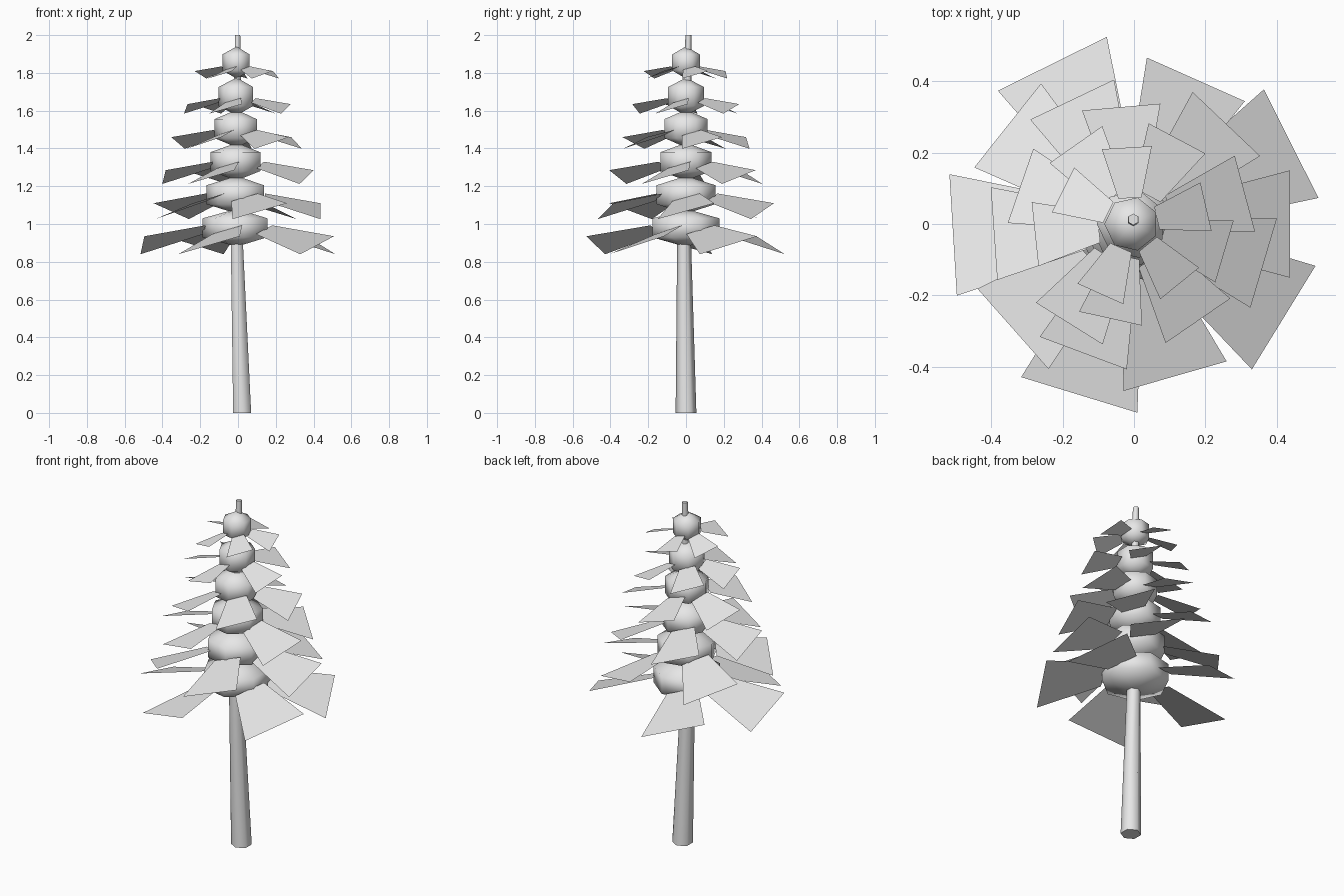
import bpy, bmesh
from math import sin, cos, pi, radians
from mathutils import Vector, Matrix

cube = bpy.data.objects.get("Cube")
if cube:
    bpy.data.objects.remove(cube, do_unlink=True)

grey = bpy.data.materials.new("light_grey")
grey.use_nodes = True
grey.diffuse_color = (0.8, 0.8, 0.8, 1)
grey.node_tree.nodes["Principled BSDF"].inputs["Base Color"].default_value = (0.8, 0.8, 0.8, 1)

CENTRE_X = -0.007


def finish(name, bm):
    mesh = bpy.data.meshes.new(name)
    bm.to_mesh(mesh)
    bm.free()
    mesh.materials.append(grey)
    obj = bpy.data.objects.new(name, mesh)
    bpy.context.collection.objects.link(obj)
    return obj


# Trunk: six-sided taper lofted along a slightly bent line
def make_trunk():
    bm = bmesh.new()
    path = [(0.022, 0, 0, 0.055), (-0.006, -0.01, 0.9, 0.037), (-0.002, 0.013, 2, 0.016)]
    rings = []
    for x, y, z, r in path:
        rings.append([bm.verts.new((x + r * cos(pi / 2 + i * pi / 3),
                                    y + r * sin(pi / 2 + i * pi / 3), z)) for i in range(6)])
    for low, high in zip(rings, rings[1:]):
        for i in range(6):
            j = (i + 1) % 6
            bm.faces.new((low[i], low[j], high[j], high[i])).smooth = True
    bm.faces.new(rings[0][::-1])
    bm.faces.new(rings[-1])
    finish("trunk", bm)


# Foliage core: squashed seven-sided sphere with two rings
def make_core(name, z, radius, height):
    bm = bmesh.new()
    bmesh.ops.create_uvsphere(bm, u_segments=7, v_segments=3, radius=1)
    # turn one corner to face -x
    corner = max(bm.verts, key=lambda v: v.co.xy.length).co
    turn = Vector((-1, 0)).angle_signed(corner.xy)
    bmesh.ops.rotate(bm, verts=bm.verts, matrix=Matrix.Rotation(turn, 3, 'Z'))
    s = radius / sin(pi / 3)
    bmesh.ops.scale(bm, verts=bm.verts, vec=(s, s, height))
    bmesh.ops.translate(bm, verts=bm.verts, vec=(CENTRE_X, 0, z))
    for f in bm.faces:
        f.smooth = True
    finish(name, bm)


# Branch ring: flat wedge blades, drooping outward and banked to one side
def make_branches(name, angles, reach, half_width, tip_z):
    bm = bmesh.new()
    droop, bank, flare = 0.25, 0.28, 0.265
    root = reach * 0.34
    root_half = half_width - flare * (reach - root)
    for a in angles:
        out = Vector((cos(radians(a)), sin(radians(a)), 0))
        side = Vector((-out.y, out.x, 0))
        corners = []
        for r, t in ((root, -root_half), (reach, -half_width),
                     (reach, half_width), (root, root_half)):
            co = out * r + side * t
            co.x += CENTRE_X
            co.z = tip_z + droop * (reach - r) + bank * t
            corners.append(bm.verts.new(co))
        bm.faces.new(corners)
    finish(name, bm)


# Tiers from top to bottom: core height and branch directions
tiers = [
    (1.855, (13, 93.5, 153.5, 246, 309)),
    (1.675, (343.5, 62, 125, 186, 257.5)),
    (1.505, (15, 95, 161, 238, 304.5)),
    (1.33, (343.5, 46.5, 115.5, 184, 249.5)),
    (1.155, (0, 66, 141.5, 221.5, 286)),
    (0.98, (26.7, 116.3, 183.5, 253, 328.4)),
]

make_trunk()
for k, (z, angles) in enumerate(tiers):
    make_core(f"foliage_core_{k + 1}", z, 0.076 + 0.021 * k, 0.1 if k else 0.085)
    make_branches(f"branch_ring_{k + 1}", angles, 0.214 + 0.0572 * k,
                  0.07 + 0.02 * k, 1.79 - 0.1805 * k)
